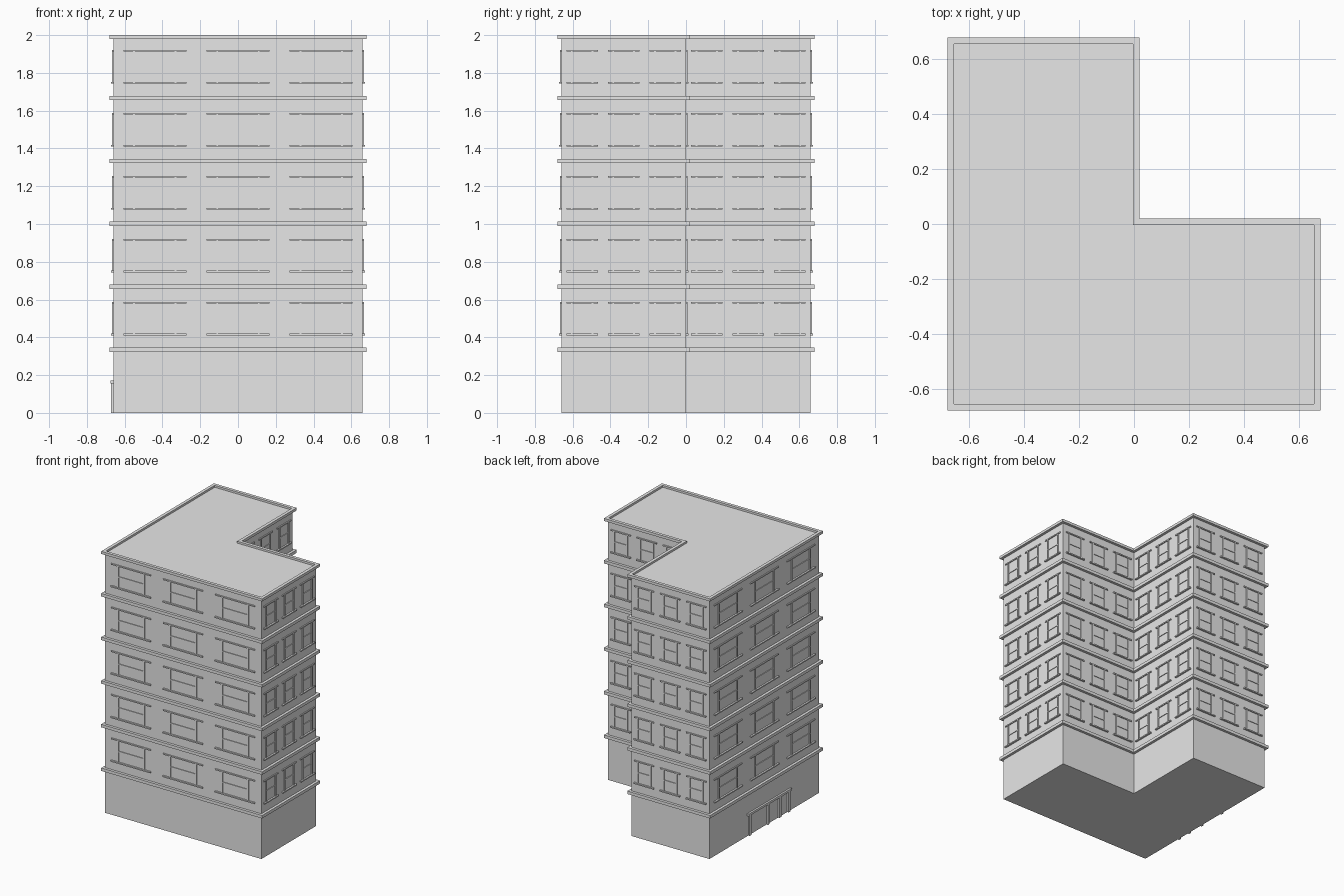
import bpy, bmesh
from mathutils import Matrix, Vector

if "Cube" in bpy.data.objects:
    bpy.data.objects.remove(bpy.data.objects["Cube"], do_unlink=True)

# One plain material for the whole building
concrete = bpy.data.materials.new("light_grey")
concrete.use_nodes = True
GREY = (0.8, 0.8, 0.8, 1)
concrete.diffuse_color = GREY
concrete.node_tree.nodes["Principled BSDF"].inputs["Base Color"].default_value = GREY

W = 0.66            # half width of the footprint
STOREY = 1 / 3      # storey height


def finish(name, bm):
    bmesh.ops.recalc_face_normals(bm, faces=bm.faces)
    mesh = bpy.data.meshes.new(name)
    bm.to_mesh(mesh)
    bm.free()
    mesh.materials.append(concrete)
    obj = bpy.data.objects.new(name, mesh)
    bpy.context.collection.objects.link(obj)
    return obj


def footprint(offset):
    """L-shaped outline, grown outwards by offset."""
    a, n = W + offset, offset
    return [(-a, -a), (a, -a), (a, n), (n, n), (n, a), (-a, a)]


def add_box(bm, matrix, u, v, w):
    """Box from (min, max) ranges along the wall, out of the wall and up."""
    size = Vector((u[1] - u[0], v[1] - v[0], w[1] - w[0]))
    mid = Vector((sum(u) / 2, sum(v) / 2, sum(w) / 2))
    bmesh.ops.create_cube(
        bm, size=1, matrix=matrix @ Matrix.Translation(mid) @ Matrix.Diagonal(size).to_4x4())


def wall_frame(origin, normal):
    """Frame with x along the wall, y out of the wall and z up."""
    n, up = Vector(normal), Vector((0, 0, 1))
    along = n.cross(up)
    m = Matrix((along, n, up)).transposed().to_4x4()
    m.translation = Vector(origin)
    return m


def ring(name, outer, inner, z0, z1):
    """Hollow L-shaped band."""
    bm = bmesh.new()
    loops = [[bm.verts.new((x, y, z)) for x, y in footprint(o)]
             for o, z in ((outer, z0), (outer, z1), (inner, z1), (inner, z0))]
    for k in range(4):
        a, b = loops[k], loops[(k + 1) % 4]
        for i in range(6):
            j = (i + 1) % 6
            bm.faces.new((a[i], a[j], b[j], b[i]))
    return finish(name, bm)


# Main block
bm = bmesh.new()
base = bm.faces.new([bm.verts.new((x, y, 0)) for x, y in footprint(0)])
top = bmesh.ops.extrude_face_region(bm, geom=[base])["geom"]
bmesh.ops.translate(bm, vec=(0, 0, 1.985),
                    verts=[v for v in top if isinstance(v, bmesh.types.BMVert)])
if not base.is_valid:
    bm.faces.new([v for v in bm.verts if v.co.z < 0.001])
finish("building_block", bm)

# Floor bands and roof parapet
for i in range(1, 6):
    z = i * STOREY
    ring(f"floor_band_{i}", 0.02, -0.003, z - 0.011, z + 0.012)
ring("roof_parapet", 0.02, -0.004, 1.98, 2.0)


# Windows: sill, lintel, two jambs and a middle rail, three per storey and wall
def windows(name, origin, normal, length):
    bm = bmesh.new()
    m = wall_frame(origin, normal)
    pitch = length / 3
    jamb, sill = pitch * 0.25, pitch * 0.38
    for floor in range(1, 6):
        z0 = floor * STOREY + 0.082
        z1 = z0 + 0.168
        for k in (-1, 0, 1):
            c = k * pitch
            add_box(bm, m, (c - sill, c + sill), (-0.005, 0.013), (z0 - 0.005, z0 + 0.004))
            add_box(bm, m, (c - sill, c + sill), (-0.005, 0.008), (z1 - 0.004, z1 + 0.005))
            for s in (-jamb, jamb):
                add_box(bm, m, (c + s - 0.005, c + s + 0.005), (-0.005, 0.007), (z0, z1))
            zm = (z0 + z1) / 2
            add_box(bm, m, (c - jamb, c + jamb), (-0.005, 0.005), (zm - 0.004, zm + 0.004))
    finish(name, bm)


H = W / 2
windows("front_windows", (0, -W, 0), (0, -1, 0), 2 * W)
windows("right_wall_windows", (-W, 0, 0), (-1, 0, 0), 2 * W)
windows("left_wall_windows", (W, -H, 0), (1, 0, 0), W)
windows("back_windows", (-H, W, 0), (0, 1, 0), W)
windows("courtyard_side_windows", (0, H, 0), (1, 0, 0), W)
windows("courtyard_back_windows", (H, 0, 0), (0, 1, 0), W)

# Entrance surround on the ground floor
bm = bmesh.new()
ident = Matrix.Identity(4)
for y in (0.18, -0.04, -0.18, -0.29):
    add_box(bm, ident, (-W - 0.012, -W + 0.005), (y - 0.011, y + 0.011), (0, 0.16))
add_box(bm, ident, (-W - 0.014, -W + 0.005), (-0.315, 0.205), (0.155, 0.172))
finish("entrance_surround", bm)
